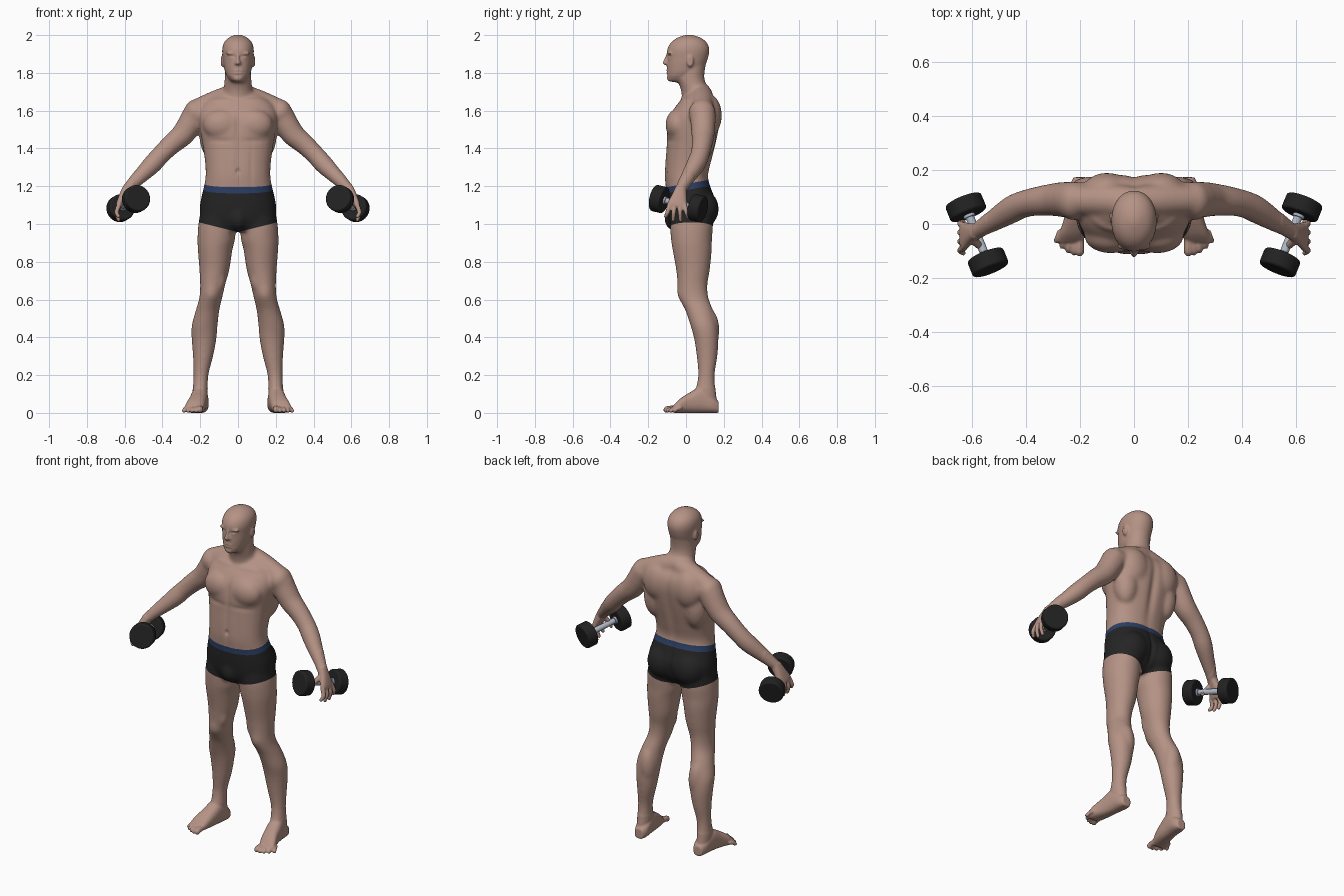
import bpy, bmesh, math
from mathutils import Vector, Matrix

cube = bpy.data.objects.get("Cube")
if cube:
    bpy.data.objects.remove(cube, do_unlink=True)


def material(name, colour):
    mat = bpy.data.materials.new(name)
    mat.use_nodes = True
    mat.diffuse_color = (*colour, 1)
    bsdf = next(n for n in mat.node_tree.nodes if n.type == 'BSDF_PRINCIPLED')
    bsdf.inputs["Base Color"].default_value = (*colour, 1)
    return mat


skin = material("skin", (.46, .288, .233))
cloth = material("shorts black", (.018, .018, .018))
band = material("waistband blue", (.025, .05, .13))
rubber = material("weight black", (.016, .016, .016))
steel = material("handle steel", (.42, .47, .55))

bm = bmesh.new()


def resample(rows, steps=4):
    """Catmull-Rom interpolation between rows of numbers."""
    out, last = [], len(rows) - 1
    for i in range(last):
        a, b, c, d = (rows[min(max(j, 0), last)] for j in range(i - 1, i + 3))
        for k in range(steps):
            t = k / steps
            out.append([q + t * (r - p) / 2 + t * t * (p - 2.5 * q + 2 * r - s / 2)
                        + t ** 3 * (1.5 * (q - r) + (s - p) / 2)
                        for p, q, r, s in zip(a, b, c, d)])
    return out + [list(rows[-1])]


def loft(rings, side=1, power=2, n=28):
    """Skin closed super-elliptical rings given as centre, u axis, v axis."""
    def bend(w):
        return math.copysign(abs(w) ** (2 / power), w)
    loops = []
    for c, u, v in rings:
        loop = []
        for k in range(n):
            a = math.tau * k / n
            p = c + u * bend(math.cos(a)) + v * bend(math.sin(a))
            loop.append(bm.verts.new((p.x * side, p.y, p.z)))
        loops.append(loop)
    for lo, hi in zip(loops, loops[1:]):
        for k in range(n):
            j = (k + 1) % n
            bm.faces.new((lo[k], lo[j], hi[j], hi[k]))
    bm.faces.new(loops[0][::-1])
    bm.faces.new(loops[-1])


def stack(rows, side=1, power=2):
    """Horizontal rings: height, centre x, half width, front y, back y."""
    loft([(Vector((x, (f + b) / 2, z)), Vector((w, 0, 0)), Vector((0, (b - f) / 2, 0)))
          for z, x, w, f, b in resample(rows)], side, power)


def blob(centre, radii, side=1):
    x, y, z = centre
    bmesh.ops.create_uvsphere(bm, u_segments=24, v_segments=16, radius=1,
                              matrix=Matrix.Translation((x * side, y, z))
                              @ Matrix.Diagonal((*radii, 1)))


def tube(rows, side=1):
    """Round limb through x, y, z, radius points with ball ends."""
    fine = resample(rows)
    pts = [Vector(r[:3]) for r in fine]
    rings = []
    for i, p in enumerate(pts):
        d = (pts[min(i + 1, len(pts) - 1)] - pts[max(i - 1, 0)]).normalized()
        u = d.cross(Vector((.3, 1, .2))).normalized()
        rings.append((p, u * fine[i][3], d.cross(u) * fine[i][3]))
    loft(rings, side, n=20)
    for row in (rows[0], rows[-1]):
        blob(row[:3], (row[3],) * 3, side)


# Torso, neck and head
stack([(.96, 0, .09, -.07, .09), (1.02, 0, .19, -.095, .142), (1.1, 0, .202, -.105, .164),
       (1.18, 0, .185, -.107, .137), (1.25, 0, .172, -.113, .118), (1.33, 0, .175, -.11, .135),
       (1.42, 0, .188, -.103, .158), (1.5, 0, .202, -.103, .175), (1.57, 0, .21, -.088, .183),
       (1.63, 0, .19, -.05, .172), (1.68, 0, .13, -.005, .135), (1.7, 0, .07, 0, .11)], power=2.3)
stack([(1.6, 0, .08, -.02, .155), (1.7, 0, .077, -.025, .12), (1.76, 0, .072, -.045, .1),
       (1.8, 0, .069, -.045, .098), (1.86, 0, .068, -.04, .108)])
stack([(1.752, 0, .03, -.09, -.02), (1.77, 0, .05, -.1, .04), (1.8, 0, .067, -.101, .085),
       (1.84, 0, .076, -.101, .103), (1.88, 0, .081, -.1, .117), (1.92, 0, .084, -.1, .124),
       (1.955, 0, .077, -.084, .114), (1.98, 0, .058, -.056, .088), (1.995, 0, .032, -.022, .055),
       (2.002, 0, .008, .005, .025)], power=2.1)

# Face
tube([(0, -.094, 1.9, .009), (0, -.104, 1.875, .0105), (0, -.111, 1.853, .0125)])
blob((0, -.094, 1.806), (.028, .012, .013))
blob((0, -.088, 1.768), (.03, .017, .016))
blob((0, -.07, 1.03), (.05, .045, .062))

leg = [(1.08, .105, .09, -.075, .13), (1, .112, .098, -.085, .143), (.92, .115, .1, -.08, .138),
       (.865, .121, .092, -.072, .137), (.76, .125, .08, -.053, .127), (.68, .134, .067, -.045, .114),
       (.61, .144, .061, -.037, .119), (.54, .162, .063, -.003, .145), (.46, .177, .069, .024, .165),
       (.39, .18, .066, .043, .172), (.3, .185, .054, .056, .167), (.2, .196, .04, .064, .152),
       (.12, .2, .04, .05, .157), (.03, .2, .038, .04, .168)]
arm = [(.16, .085, 1.585, .065), (.215, .088, 1.588, .069), (.25, .09, 1.535, .067),
       (.293, .09, 1.473, .062), (.352, .085, 1.422, .055), (.41, .073, 1.365, .051),
       (.455, .052, 1.315, .051), (.523, .01, 1.247, .04), (.58, -.025, 1.19, .029)]
foot = [(.173, .197, .027, .06), (.14, .197, .041, .09), (.08, .203, .045, .135),
        (.02, .212, .047, .108), (-.035, .227, .05, .072), (-.068, .237, .046, .038)]
palm = [(.58, -.026, 1.195, .028, .026), (.605, -.035, 1.15, .038, .022),
        (.627, -.045, 1.105, .051, .017), (.633, -.047, 1.088, .046, .014)]
# Muscles and features that appear on both sides: centre, radii
muscles = [((.085, -.045, 1.525), (.1, .064, .084)), ((.085, .088, 1.08), (.097, .086, .1)),
           ((.135, .09, 1.47), (.07, .07, .13)), ((.1, .125, 1.575), (.09, .065, .11)),
           ((.225, .085, 1.59), (.061, .072, .07)), ((.165, .125, .44), (.05, .052, .11)),
           ((.102, -.005, .71), (.036, .033, .07)), ((.032, -.084, 1.903), (.032, .013, .009)),
           ((.032, -.079, 1.88), (.015, .014, .012)), ((.012, -.099, 1.85), (.009, .01, .008)),
           ((.083, .022, 1.862), (.011, .019, .032))]

for s in (1, -1):
    stack(leg, s)
    tube(arm, s)
    tube([(0, .078, 1.687, .062), (.1, .087, 1.654, .061), (.21, .088, 1.611, .055)], s)
    for centre, radii in muscles:
        blob(centre, radii, s)
    # Foot and toes
    loft([(Vector((x, y, h / 2)), Vector((w, 0, 0)), Vector((0, 0, h / 2)))
          for y, x, w, h in resample(foot)], s, 2.5)
    for i in range(5):
        x, tip, r = .201 + .0185 * i, .003 * i * i - .12, .016 if i == 0 else .0105
        lean = .003 * i
        tube([(x, -.03, .026, r), (x + lean / 2, tip + .025, .021, r), (x + lean, tip + r, r, r)], s)
    # Palm, fingers and thumb
    loft([(Vector((x, y, z)), Vector((0, w, -.2 * w)), Vector((h, 0, .4 * h)))
          for x, y, z, w, h in resample(palm)], s, 2.4)
    for i, drop in enumerate((.02, .002, 0, .016)):
        y, fan = .027 * i - .088, .006 * (i - 1.6)
        tube([(.63, y, 1.1, .013), (.643, y + fan, 1.062, .0115),
              (.632, y + 2 * fan, 1.02 + drop, .01)], s)
    tube([(.595, -.055, 1.155, .016), (.575, -.078, 1.125, .014), (.556, -.078, 1.1, .012)], s)

# Fuse all parts into one skin
bmesh.ops.recalc_face_normals(bm, faces=bm.faces[:])
mesh = bpy.data.meshes.new("body")
bm.to_mesh(mesh)
bm.free()
body = bpy.data.objects.new("body", mesh)
bpy.context.collection.objects.link(body)
fuse = body.modifiers.new("fuse", 'REMESH')
fuse.mode = 'VOXEL'
fuse.voxel_size = .0053
bpy.context.view_layer.update()
fused = bpy.data.meshes.new_from_object(body.evaluated_get(bpy.context.evaluated_depsgraph_get()))
body.modifiers.clear()
body.data = fused

# Soften the joins, less on the head, least on hands and feet
bm = bmesh.new()
bm.from_mesh(fused)


def soften(verts, times):
    for _ in range(times):
        bmesh.ops.smooth_vert(bm, verts=verts, factor=.5, use_axis_x=True,
                              use_axis_y=True, use_axis_z=True)


trunk = [v for v in bm.verts if .13 < v.co.z < 1.78 and abs(v.co.x) < .55]
soften(bm.verts[:], 1)
soften([v for v in bm.verts if v.co.z > 1.7], 4)
soften(trunk, 26)

# Grooves and ridges: centre, spread, depth along the normal
grooves = [((0, -.11, 1.33), (.015, .06, .12), -.005), ((0, -.1, 1.52), (.015, .06, .07), -.008),
           ((0, .17, 1.45), (.024, .08, .2), -.013), ((0, -.115, 1.28), (.009, .03, .013), -.01),
           ((0, .16, 1.08), (.012, .06, .1), -.012), ((.033, -.1, 1.889), (.017, .03, .005), -.004),
           ((.013, -.1, 1.88), (.007, .02, .012), -.004), ((0, -.1, 1.806), (.026, .03, .004), -.005),
           ((0, -.1, 1.786), (.022, .03, .007), -.003), ((.09, -.1, 1.44), (.07, .05, .014), -.004),
           ((.1, -.02, 1.655), (.08, .05, .012), .005), ((.094, .02, 1.862), (.012, .009, .018), -.005),
           ((.07, -.1, 1.3), (.012, .06, .11), -.003), ((.142, -.04, .63), (.03, .03, .035), .005)]
bm.normal_update()
for v in bm.verts:
    p, shift = Vector((abs(v.co.x), v.co.y, v.co.z)), 0
    for centre, spread, depth in grooves:
        d = sum(((a - b) / c) ** 2 for a, b, c in zip(p, centre, spread))
        if d < 6:
            shift += depth * math.exp(-d)
    v.co += v.normal * shift
soften(trunk, 2)

# Cut clean edges for the waistband and the leg hems
top, tilt, width, hem, rise = 1.213, .17, .033, .957, .25
cuts = [((0, 0, top), (0, -tilt, 1)), ((0, 0, top - width), (0, -tilt, 1)),
        ((0, 0, hem), (-rise, 0, 1)), ((0, 0, hem), (rise, 0, 1))]
for point, normal in cuts:
    near = [f for f in bm.faces if abs(f.calc_center_median().x) < .28
            and .9 < f.calc_center_median().z < 1.3]
    geom = list({e for f in near for e in (*f.verts, *f.edges)}) + near
    bmesh.ops.bisect_plane(bm, geom=geom, plane_co=point, plane_no=Vector(normal).normalized(),
                           dist=.00001)

# Skin, shorts and waistband colours
for f in bm.faces:
    c = f.calc_center_median()
    f.smooth = True
    f.material_index = 0
    waist = top + tilt * c.y
    if abs(c.x) < .28 and hem + rise * abs(c.x) < c.z < waist:
        f.material_index = 2 if c.z > waist - width else 1
fused.materials.clear()
for mat in (skin, cloth, band):
    fused.materials.append(mat)
bm.to_mesh(fused)
bm.free()


# Dumbbells
def cylinder(name, a, b, radius, mat, bevel):
    a, b = Vector(a), Vector(b)
    bpy.ops.mesh.primitive_cylinder_add(
        vertices=40, radius=radius, depth=(b - a).length, location=(a + b) / 2,
        rotation=(b - a).to_track_quat('Z', 'Y').to_euler())
    ob = bpy.context.object
    ob.name = name
    ob.data.materials.append(mat)
    bpy.ops.object.shade_smooth_by_angle(angle=math.radians(35))
    if bevel:
        edge = ob.modifiers.new("rounded rim", 'BEVEL')
        edge.width, edge.segments = bevel, 3
        edge.limit_method, edge.angle_limit = 'ANGLE', math.radians(60)


for s, label in ((1, "left"), (-1, "right")):
    front, back = Vector((.54 * s, -.142, 1.132)), Vector((.622 * s, .062, 1.084))
    axis = (back - front).normalized()
    cylinder(label + "_handle", front, back, .016, steel, 0)
    for end, centre in (("front", front), ("back", back)):
        cylinder(f"{label}_{end}_weight", centre - axis * .031, centre + axis * .031, .071, rubber, .009)
        inward = axis if end == "front" else -axis
        cylinder(f"{label}_{end}_collar", centre, centre + inward * .042, .022, steel, .003)
